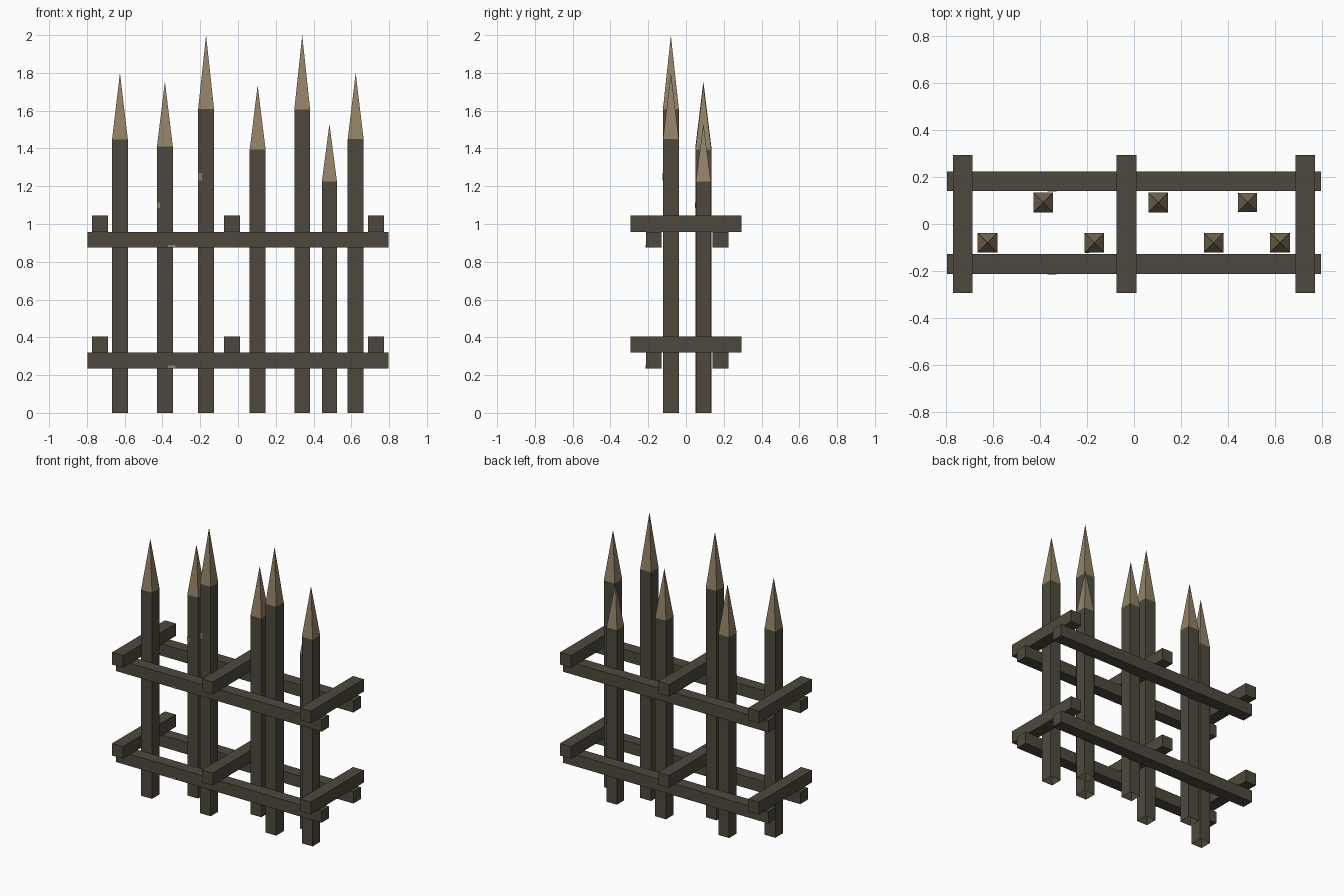
import bpy, bmesh

if "Cube" in bpy.data.objects:
    bpy.data.objects.remove(bpy.data.objects["Cube"])


def material(name, rgb):
    m = bpy.data.materials.new(name)
    lin = [((c / 255 + 0.055) / 1.055) ** 2.4 for c in rgb]
    m.diffuse_color = (*lin, 1)
    m.use_nodes = True
    m.node_tree.nodes["Principled BSDF"].inputs["Base Color"].default_value = m.diffuse_color
    return m


BARK = material("dark weathered wood", (78, 73, 61))
CUT = material("pale cut wood", (147, 130, 103))


def finish(bm, name, mats):
    me = bpy.data.meshes.new(name)
    bm.to_mesh(me)
    bm.free()
    for m in mats:
        me.materials.append(m)
    ob = bpy.data.objects.new(name, me)
    bpy.context.collection.objects.link(ob)
    return ob


def box(name, lo, hi, mat):
    bm = bmesh.new()
    bmesh.ops.create_cube(bm, size=1)
    for v in bm.verts:
        v.co = [(a + b) / 2 + c * (b - a) for a, b, c in zip(lo, hi, v.co)]
    return finish(bm, name, [mat])


def stake(name, x, y, shoulder, tip, h):
    # square post, open underneath, with a pale sharpened point
    bm = bmesh.new()
    corners = [(-h, -h), (h, -h), (h, h), (-h, h)]
    low = [bm.verts.new((x + a, y + b, 0)) for a, b in corners]
    top = [bm.verts.new((x + a, y + b, shoulder)) for a, b in corners]
    apex = bm.verts.new((x, y, tip))
    for i in range(4):
        j = (i + 1) % 4
        bm.faces.new((low[i], low[j], top[j], top[i]))
        bm.faces.new((top[i], top[j], apex)).material_index = 1
    return finish(bm, name, [BARK, CUT])


# Sharpened stakes in two staggered rows: x, row, shoulder height, tip height
FRONT, BACK = -0.08, 0.092
stakes = [(-0.625, FRONT, 1.447, 1.80), (-0.387, BACK, 1.41, 1.755),
          (-0.169, FRONT, 1.61, 2.00), (0.104, BACK, 1.395, 1.735),
          (0.34, FRONT, 1.605, 2.00), (0.484, BACK, 1.225, 1.53),
          (0.623, FRONT, 1.45, 1.80)]
for i, (x, y, s, t) in enumerate(stakes):
    stake(f"stake_{i + 1}", x, y, s, t, 0.040 if i == 5 else 0.042)

# Two tiers of long rails with cross beams resting on them
for tier, z in (("lower", 0.236), ("upper", 0.875)):
    for side, y in (("front", -0.171), ("back", 0.183)):
        box(f"{tier}_{side}_rail", (-0.797, y - 0.042, z),
            (0.797, y + 0.042, z + 0.083), BARK)
        # worn chip on the rail's lower front edge
        box(f"{tier}_{side}_rail_chip", (-0.37, y - 0.044, z),
            (-0.33, y - 0.041, z + 0.014), CUT)
    for side, x in (("left", -0.73), ("middle", -0.032), ("right", 0.73)):
        box(f"{tier}_{side}_cross_beam", (x - 0.042, -0.294, z + 0.083),
            (x + 0.042, 0.294, z + 0.169), BARK)

# Small worn chips on the stakes' front faces: x, row, z, width, height
for i, (x, y, z, w, h) in enumerate([(-0.20, FRONT, 1.25, 0.02, 0.04),
                                     (-0.42, BACK, 1.10, 0.016, 0.03)]):
    box(f"stake_chip_{i + 1}", (x - w / 2, y - 0.044, z - h / 2),
        (x + w / 2, y - 0.041, z + h / 2), CUT)
